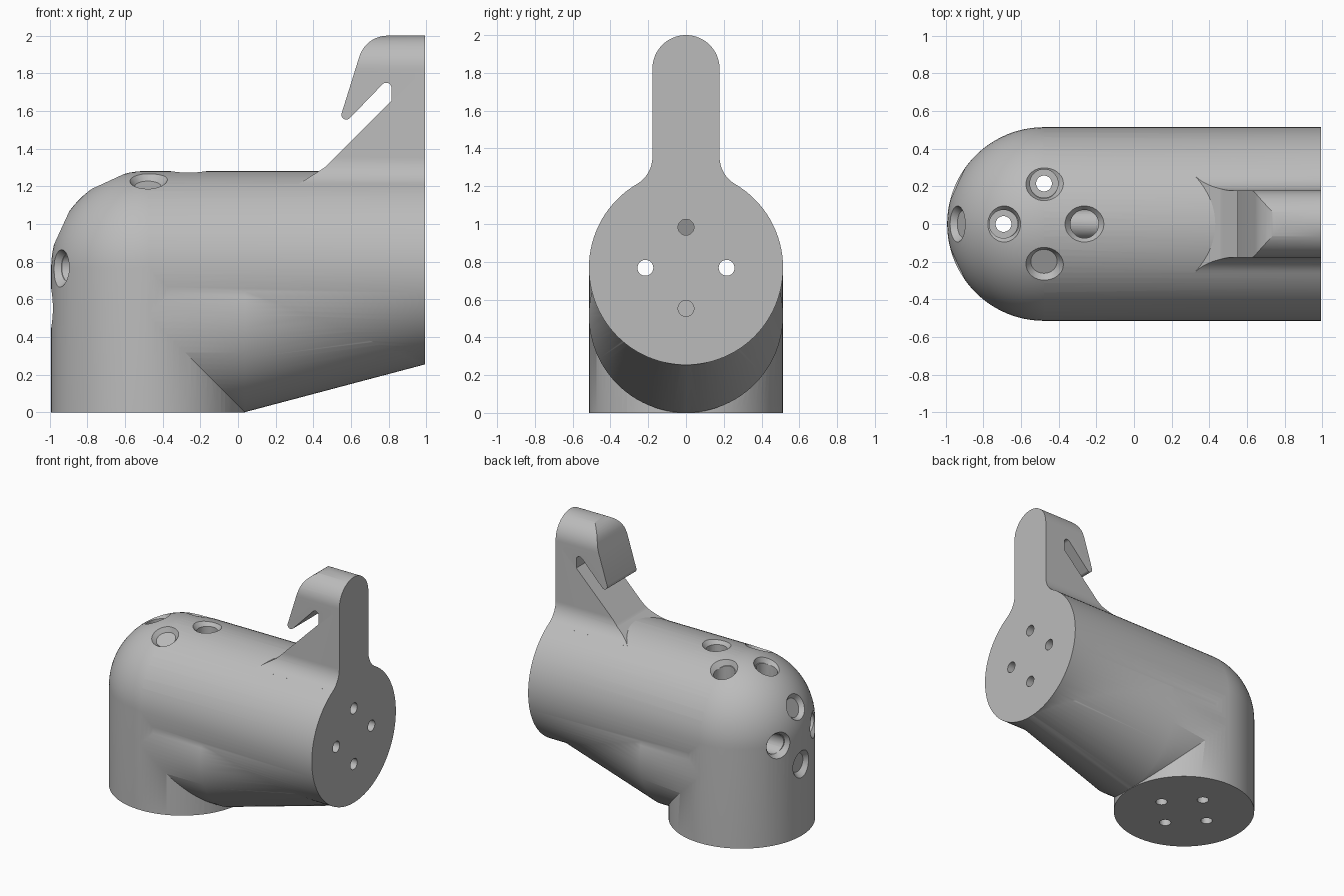
import bpy, bmesh, math
from mathutils import Vector, Matrix

if "Cube" in bpy.data.objects:
    bpy.data.objects.remove(bpy.data.objects["Cube"])

R, CX, CZ, END = 0.514, -0.478, 0.768, 0.992   # pipe radius, upright axis, level axis, flange
SEG = 96
BOLT = 0.215                                   # bolt circle radius

grey = bpy.data.materials.new("plain grey")
grey.use_nodes = True
colour = (0.5, 0.5, 0.5, 1)
grey.diffuse_color = colour
grey.node_tree.nodes["Principled BSDF"].inputs["Base Color"].default_value = colour


def finish(name, bm):
    bmesh.ops.recalc_face_normals(bm, faces=bm.faces)
    mesh = bpy.data.meshes.new(name)
    bm.to_mesh(mesh)
    bm.free()
    mesh.materials.append(grey)
    obj = bpy.data.objects.new(name, mesh)
    bpy.context.collection.objects.link(obj)
    return obj


def loft(name, rings):
    """Skin a list of equal-length point rings and cap both ends."""
    bm = bmesh.new()
    loops = [[bm.verts.new(p) for p in ring] for ring in rings]
    n = len(loops[0])
    for a, b in zip(loops, loops[1:]):
        for i in range(n):
            j = (i + 1) % n
            bm.faces.new((a[i], a[j], b[j], b[i]))
    bm.faces.new(loops[0])
    bm.faces.new(loops[-1])
    return finish(name, bm)


def ring(centre, axis, r, n=SEG):
    """Circle of points around an axis through a centre."""
    turn = Vector(axis).to_track_quat('Z', 'Y')
    return [Vector(centre) + turn @ Vector((r * math.cos(a), r * math.sin(a), 0))
            for a in (2 * math.pi * i / n for i in range(n))]


def arc(cx, cy, r, start, stop, n):
    return [(cx + r * math.cos(start + (stop - start) * i / n),
             cy + r * math.sin(start + (stop - start) * i / n)) for i in range(n + 1)]


def combine(target, tool, operation):
    mod = target.modifiers.new(operation, 'BOOLEAN')
    mod.operation, mod.solver, mod.object = operation, 'EXACT', tool
    bpy.context.view_layer.objects.active = target
    bpy.ops.object.modifier_apply(modifier=mod.name)
    bpy.data.objects.remove(tool)


# Upright pipe with a domed top
bm = bmesh.new()
profile = [(0, 0), (R, 0)] + arc(0, CZ, R, 0, math.pi / 2, SEG // 4)
verts = [bm.verts.new((CX + x, 0, z)) for x, z in profile]
edges = [bm.edges.new(pair) for pair in zip(verts, verts[1:])]
bmesh.ops.spin(bm, geom=verts + edges, cent=(CX, 0, 0), axis=(0, 0, 1),
               angle=2 * math.pi, steps=SEG)
bmesh.ops.remove_doubles(bm, verts=bm.verts, dist=1e-4)
body = finish("pipe_elbow", bm)

# Level pipe ending in the flange face
level_pipe = loft("level_pipe", [ring((x, 0, CZ), (1, 0, 0), R) for x in (CX, END)])
combine(body, level_pipe, 'UNION')

# Tapered brace under the elbow
low, tip = R + 0.001, 0.325
brace = loft("brace", [ring((CX, 0, low), (1, 0, 0), R),
                       ring((CX + R, 0, low), (1, 0, 0), R),
                       ring((END - 0.002, 0, CZ - R + tip), (1, 0, 0), tip)])
combine(body, brace, 'UNION')

# Hook fin: filleted cross-section trimmed by the hook outline
half, fillet = 0.178, 0.166
fz = CZ + math.sqrt((R + fillet) ** 2 - (half + fillet) ** 2)
lean = math.atan2(CZ - fz, -(half + fillet)) + 2 * math.pi
side = arc(0, 2 - half, half, math.pi / 2, 0, 16)
side += arc(half + fillet, fz, fillet, math.pi, lean, 12) + [(0.2, 1.0)]
section = side + [(-y, z) for y, z in reversed(side[1:])]
fin = loft("hook_fin", [[(x, y, z) for y, z in section] for x in (0.2, END)])

outline = [(1.2, 2.1), (0.8, 2.1)] + arc(0.795, 1.842, 0.158, math.pi / 2, math.radians(162), 10)
outline += arc(0.575, 1.58, 0.026, math.radians(162), math.radians(315), 8)
outline += arc(0.787, 1.722, 0.028, math.radians(135), 0, 8)
outline += [(0.815, 1.655), (0.46, 1.3), (0.31, 1.205), (0.31, 0.9), (1.2, 0.9)]
outline[1] = (0.795, 2.1)
trim = loft("hook_outline", [[(x, y, z) for x, z in outline] for y in (-0.5, 0.5)])
combine(fin, trim, 'INTERSECT')
combine(body, fin, 'UNION')


# Bolt holes: narrow shank, wide head bore, flared mouth
def bolt_hole(start, direction, floor, surface, normal):
    start, d, s, n = map(Vector, (start, direction, surface, normal))
    n.normalize()
    spans = ((start - d * 0.1, 0.042, s + d * 0.3, 0.042, d),
             (start + d * floor, 0.075, s + d * 0.3, 0.075, d),
             (s - n * 0.04, 0.07, s + n * 0.02, 0.12, n))
    for p, r, q, r2, axis in spans:
        tool = loft("drill", [ring(p, axis, r, 40), ring(q, axis, r2, 40)])
        combine(body, tool, 'DIFFERENCE')


rise = math.sqrt(R * R - BOLT * BOLT)
for u, v in ((1, 0), (-1, 0), (0, 1), (0, -1)):
    u, v = u * BOLT, v * BOLT
    # downward through the base
    h = R if u > 0 else rise
    bolt_hole((CX + u, v, 0), (0, 0, 1), 0.25,
              (CX + u, v, CZ + h), (min(u, 0), v, h))
    # sideways through the flange
    h = R if v < 0 else rise
    bolt_hole((END, u, CZ + v), (-1, 0, 0), 0.25,
              (CX - h, u, CZ + v), (-h, u, max(v, 0)))

# Smooth curved skin, sharp rims
bpy.ops.object.select_all(action='DESELECT')
body.select_set(True)
bpy.context.view_layer.objects.active = body
bpy.ops.object.shade_smooth_by_angle(angle=math.radians(30))
